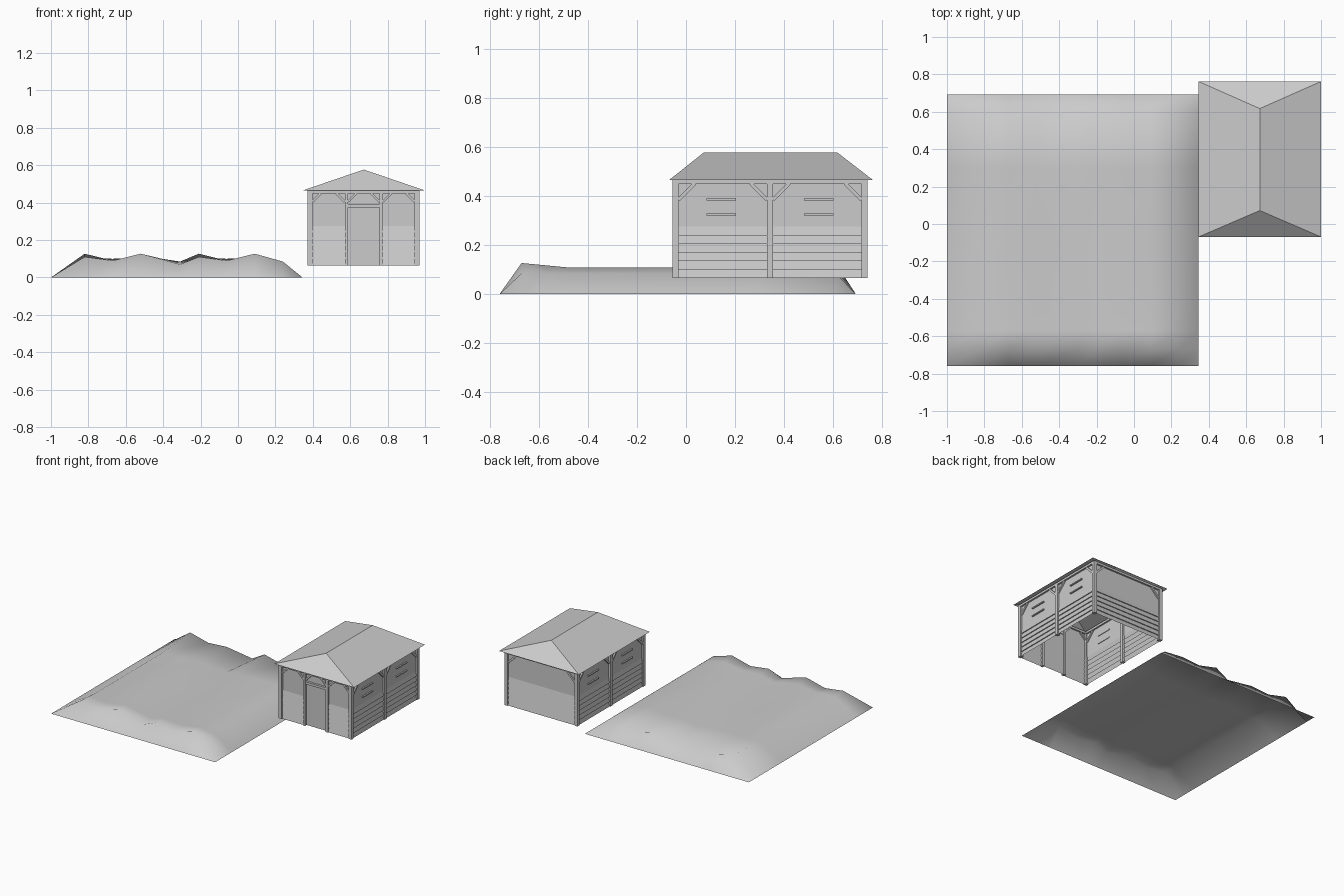
import bpy, math
from mathutils import Vector

if "Cube" in bpy.data.objects:
    bpy.data.objects.remove(bpy.data.objects["Cube"])


def mesh(name, verts, faces):
    me = bpy.data.meshes.new(name)
    me.from_pydata(verts, [], faces)
    me.update()
    ob = bpy.data.objects.new(name, me)
    bpy.context.collection.objects.link(ob)
    return ob


def strip_faces(rows, cols):
    return [(r * cols + c, r * cols + c + 1, (r + 1) * cols + c + 1, (r + 1) * cols + c)
            for r in range(rows - 1) for c in range(cols - 1)]


def beam(name, a, b, w, d, side):
    # rectangular bar from a to b, d thick along 'side'
    a, b, s = Vector(a), Vector(b), Vector(side)
    t = (b - a).cross(s).normalized() * w / 2
    s = s * d / 2
    v = [p + i * t + j * s for p in (a, b) for i, j in ((-1, -1), (1, -1), (1, 1), (-1, 1))]
    f = [(3, 2, 1, 0), (4, 5, 6, 7)] + [(k, (k + 1) % 4, (k + 1) % 4 + 4, k + 4) for k in range(4)]
    return mesh(name, v, f)


# Ground: ridged sheet, four long ridges with raised front and back lips
xs = [-1, -.82, -.67, -.52, -.31, -.21, -.06, .09, .24, .345]
front = [0, .11, .09, .127, .07, .11, .09, .127, .085, 0]
middle = [0, .1, .1, .108, .085, .1, .1, .108, .085, 0]
back = [0, .127, .09, .1, .07, .127, .09, .1, .085, 0]
flat = [0] * 10
mix = [(f + m) / 2 for f, m in zip(front, middle)]
rows = [(-.76, flat), (-.67, front), (-.57, mix), (-.47, middle), (-.1, middle),
        (.3, middle), (.61, back), (.692, flat)]
ground = mesh("ground", [(x, y, z) for y, h in rows for x, z in zip(xs, h)],
              strip_faces(len(rows), len(xs)))
ground.data.shade_smooth()

# House dimensions
X0, X1, Y0, Y1 = .372, .97, -.055, .74
Z0, Z1, P = .065, .465, .025
CX = (X0 + X1) / 2
YM = (Y0 + Y1) / 2


def wall(name, a, b, n):
    # lapped boards below, plain panel above
    prof = []
    for i in range(6):
        z = Z0 + i * .035
        prof += [(.007, z), (0, z + .035)]
    prof.append((0, Z1))
    a, b, n = Vector(a), Vector(b), Vector(n)
    v = [p + n * o + Vector((0, 0, z)) for o, z in prof for p in (a, b)]
    return mesh(name, v, strip_faces(len(prof), 2))


I = .013
wall("back_wall", (X1, Y1 - I, 0), (X0, Y1 - I, 0), (0, 1, 0))
wall("right_wall", (X1 - I, Y0, 0), (X1 - I, Y1, 0), (1, 0, 0))
wall("left_wall", (X0 + I, Y1, 0), (X0 + I, Y0, 0), (-1, 0, 0))
D0, D1 = .58, .766
wall("front_wall_left", (X0, Y0 + I, 0), (D0, Y0 + I, 0), (0, -1, 0))
wall("front_wall_right", (D1, Y0 + I, 0), (X1, Y0 + I, 0), (0, -1, 0))

# Door and panel above it
yd = Y0 + .018
mesh("door", [(D0, yd, Z0), (D1, yd, Z0), (D1, yd, .385), (D0, yd, .385)], [(0, 1, 2, 3)])
mesh("door_top_panel", [(D0, yd, .385), (D1, yd, .385), (D1, yd, Z1), (D0, yd, Z1)], [(0, 1, 2, 3)])
beam("door_lintel", (D0, Y0 + .012, .383), (D1, Y0 + .012, .383), .018, .02, (0, 1, 0))

# Posts: corners, side middles, door frame
h = P / 2
for x in (X0 + h, X1 - h):
    for y in (Y0 + h, YM, Y1 - h):
        beam("post", (x, y, Z0), (x, y, Z1), P, P, (0, 1, 0))
for x in (D0, D1):
    beam("door_post", (x, Y0 + h, Z0), (x, Y0 + h, Z1), .018, P, (0, 1, 0))

# Top beams
for x in (X0 + h, X1 - h):
    beam("side_beam", (x, Y0, .457), (x, Y1, .457), .016, P, (1, 0, 0))
for y in (Y0 + h, Y1 - h):
    beam("end_beam", (X0, y, .457), (X1, y, .457), .016, P, (0, 1, 0))

# Corner braces
for x in (X0 + h, X1 - h):
    for y, s in ((Y0 + P, 1), (YM - h, -1), (YM + h, 1), (Y1 - P, -1)):
        if y != Y0 + P:
            beam("side_brace", (x, y, .385), (x, y + s * .066, .451), .014, .018, (1, 0, 0))
    beam("side_brace", (x, Y0 + P, .385), (x, Y0 + P + .066, .451), .014, .018, (1, 0, 0))
for x, s in ((X0 + P, 1), (X1 - P, -1)):
    beam("back_brace", (x, Y1 - h, .385), (x + s * .066, Y1 - h, .451), .014, .018, (0, 1, 0))
for x, s in ((X0 + P, 1), (D0 - .009, -1), (D0 + .009, 1), (D1 - .009, -1), (D1 + .009, 1), (X1 - P, -1)):
    beam("front_brace", (x, Y0 + h, .405), (x + s * .045, Y0 + h, .45), .012, .018, (0, 1, 0))

# Side windows: shallow sills and heads
for x in (X0 + .01, X1 - .01):
    for y in ((Y0 + YM) / 2, (YM + Y1) / 2):
        for z in (.325, .385):
            beam("window_bar", (x, y - .06, z), (x, y + .06, z), .008, .014, (1, 0, 0))

# Hipped roof
ex0, ex1, ey0, ey1 = .345, 1.0, -.069, .762
rx = (ex0 + ex1) / 2
mesh("roof", [(ex0, ey0, Z1), (ex1, ey0, Z1), (ex1, ey1, Z1), (ex0, ey1, Z1),
              (rx, .072, .577), (rx, .617, .577)],
     [(0, 1, 4), (1, 2, 5, 4), (2, 3, 5), (3, 0, 4, 5)])
